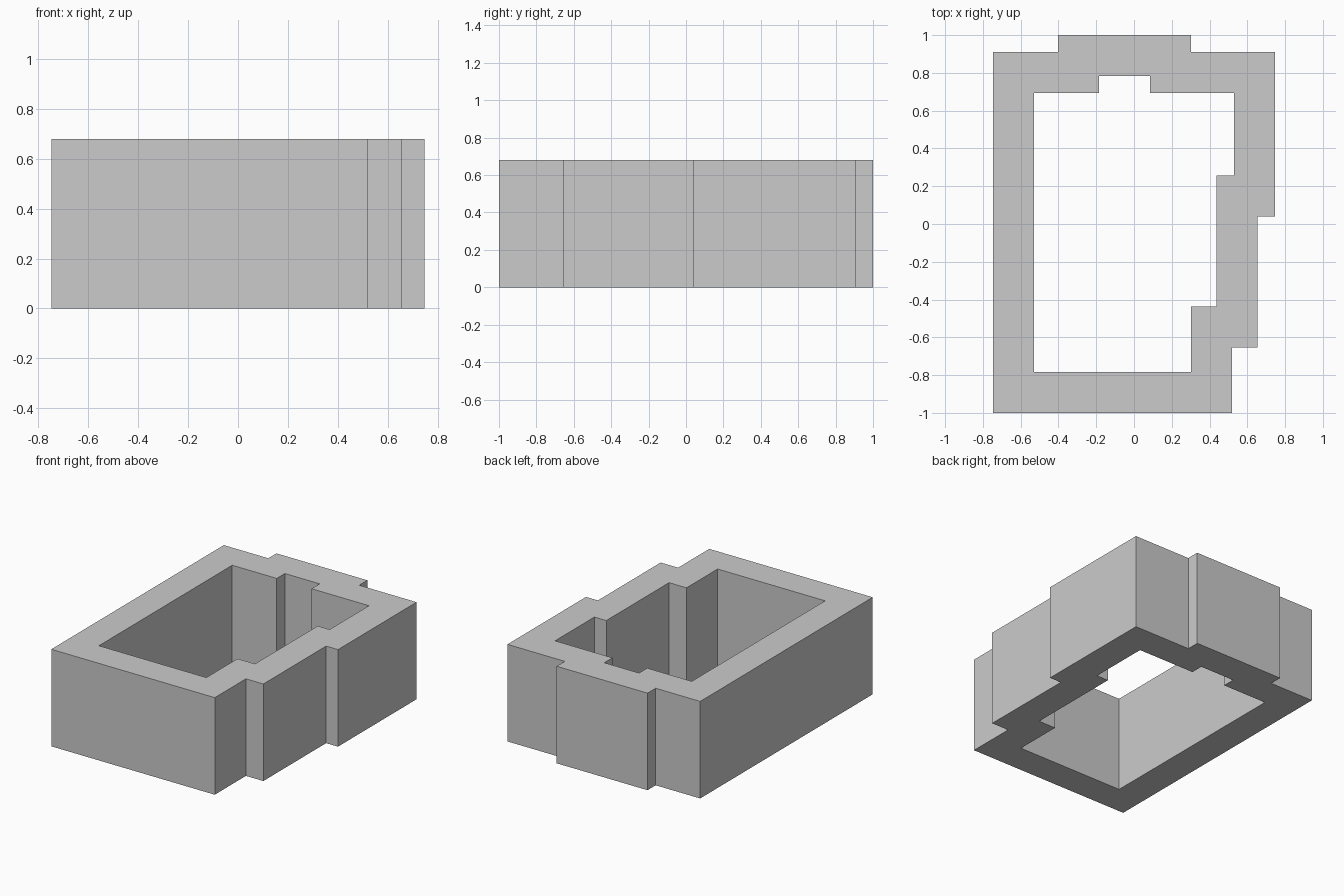
import bpy, bmesh
from mathutils import Vector

if "Cube" in bpy.data.objects:
    bpy.data.objects.remove(bpy.data.objects["Cube"])

HEIGHT = 0.68
WALL = 0.217

# Outer footprint, counter-clockwise
outline = [Vector(p) for p in (
    (-0.747, -1), (0.52, -1), (0.52, -0.655), (0.655, -0.655),
    (0.655, 0.04), (0.747, 0.04), (0.747, 0.91), (0.302, 0.91),
    (0.302, 1), (-0.402, 1), (-0.402, 0.91), (-0.747, 0.91))]
n = len(outline)


def inward(a, b):
    d = (b - a).normalized()
    return Vector((-d.y, d.x))


# Inner footprint: every corner moved in by the wall thickness on both edges
inner = [p + WALL * (inward(outline[i - 1], p) + inward(p, outline[(i + 1) % n]))
         for i, p in enumerate(outline)]

bm = bmesh.new()


def ring(points, z):
    return [bm.verts.new((p.x, p.y, z)) for p in points]


# Outer bottom, outer top, inner top, inner bottom: bridged in a closed loop
rings = [ring(outline, 0), ring(outline, HEIGHT), ring(inner, HEIGHT), ring(inner, 0)]
for k in range(4):
    a, b = rings[k], rings[(k + 1) % 4]
    for i in range(n):
        j = (i + 1) % n
        bm.faces.new((a[i], a[j], b[j], b[i]))
bmesh.ops.recalc_face_normals(bm, faces=bm.faces)

mesh = bpy.data.meshes.new("stepped_wall_ring")
bm.to_mesh(mesh)
bm.free()
bpy.context.collection.objects.link(bpy.data.objects.new("stepped_wall_ring", mesh))
